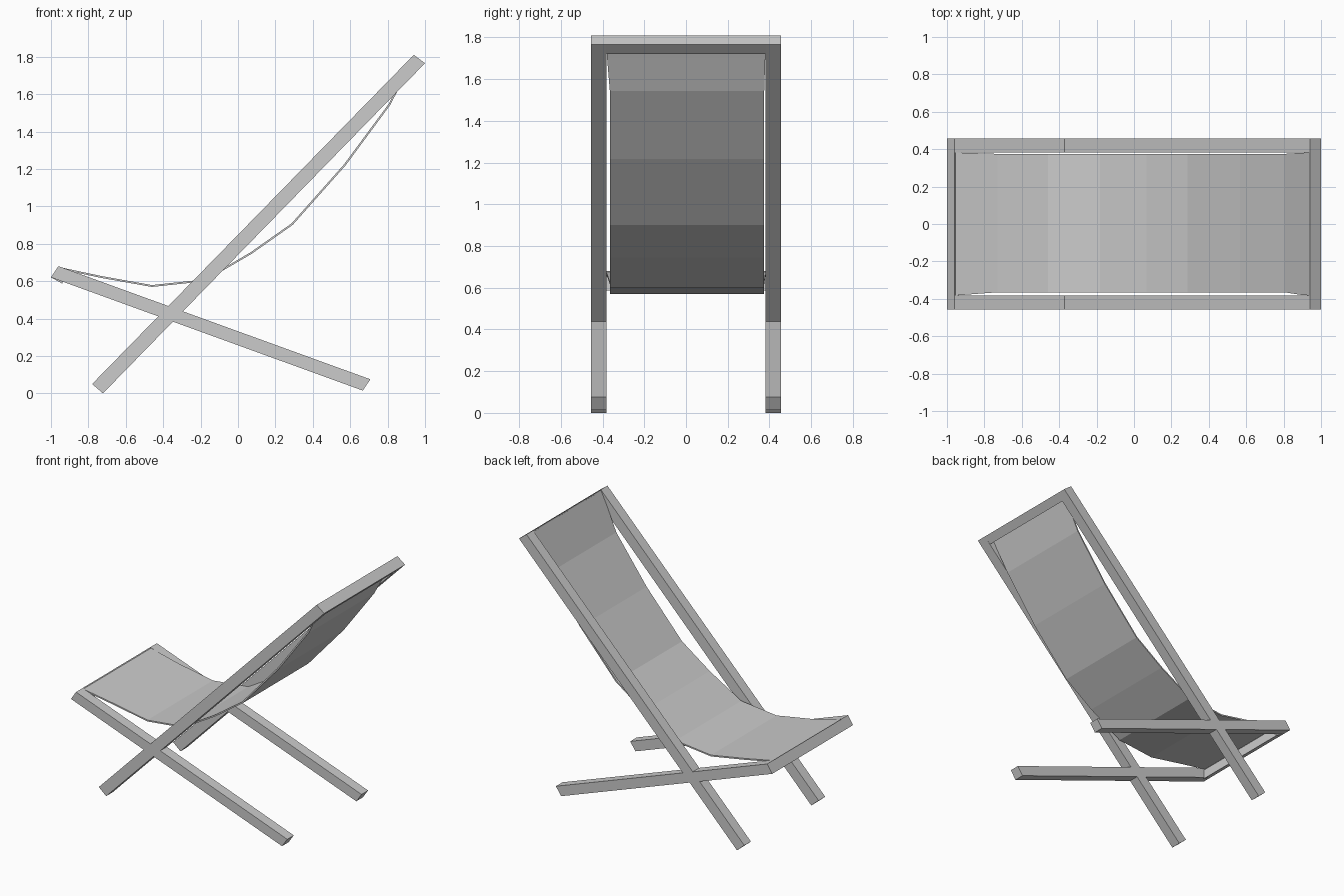
import bpy

if "Cube" in bpy.data.objects:
    bpy.data.objects.remove(bpy.data.objects["Cube"])


def make_object(name, verts, faces):
    mesh = bpy.data.meshes.new(name)
    mesh.from_pydata(verts, [], faces)
    mesh.validate()
    obj = bpy.data.objects.new(name, mesh)
    bpy.context.collection.objects.link(obj)
    return obj


def prism(name, profile, y0, y1):
    """Extrude an xz outline (anticlockwise seen from the front) along y."""
    n = len(profile)
    verts = [(x, y, z) for y in (y0, y1) for x, z in profile]
    faces = [tuple(range(n)), tuple(range(2 * n - 1, n - 1, -1))]
    faces += [(i, i + n, (i + 1) % n + n, (i + 1) % n) for i in range(n)]
    return make_object(name, verts, faces)


OUTER, INNER = 0.456, 0.382

# side rails: long back frame and shorter seat frame
back = [(-0.722, 0.0), (1.0, 1.765), (0.94, 1.81), (-0.78, 0.05)]
seat = [(-1.0, 0.62), (0.667, 0.015), (0.708, 0.075), (-0.96, 0.68)]
for label, outline in (("back", back), ("seat", seat)):
    prism(label + "_rail_front", outline, -OUTER, -INNER)
    prism(label + "_rail_rear", outline, INNER, OUTER)

# crossbars joining the rail ends
prism("back_crossbar", [(0.955, 1.72), (1.0, 1.765), (0.94, 1.81), (0.932, 1.77)],
      -INNER, INNER)
prism("seat_crossbar", [(-1.0, 0.62), (-0.938, 0.586), (-0.94, 0.655), (-0.96, 0.68)],
      -INNER, INNER)

# sling fabric: centre line x, z with front and rear edges
path = [(-0.955, 0.67, -INNER, INNER), (-0.73, 0.622, -0.365, 0.375),
        (-0.46, 0.574, -0.365, 0.375), (-0.18, 0.604, -0.365, 0.375),
        (0.07, 0.75, -0.365, 0.375), (0.29, 0.905, -0.365, 0.375),
        (0.57, 1.22, -0.365, 0.375), (0.81, 1.545, -0.365, 0.375),
        (0.89, 1.70, -0.378, 0.38), (0.942, 1.80, -INNER, INNER)]
verts = [(x, y, z) for x, z, ya, yb in path for y in (ya, yb)]
faces = [(2 * i, 2 * i + 2, 2 * i + 3, 2 * i + 1) for i in range(len(path) - 1)]
sling = make_object("sling_fabric", verts, faces)
solid = sling.modifiers.new("thickness", "SOLIDIFY")
solid.thickness = 0.01
solid.offset = 0
